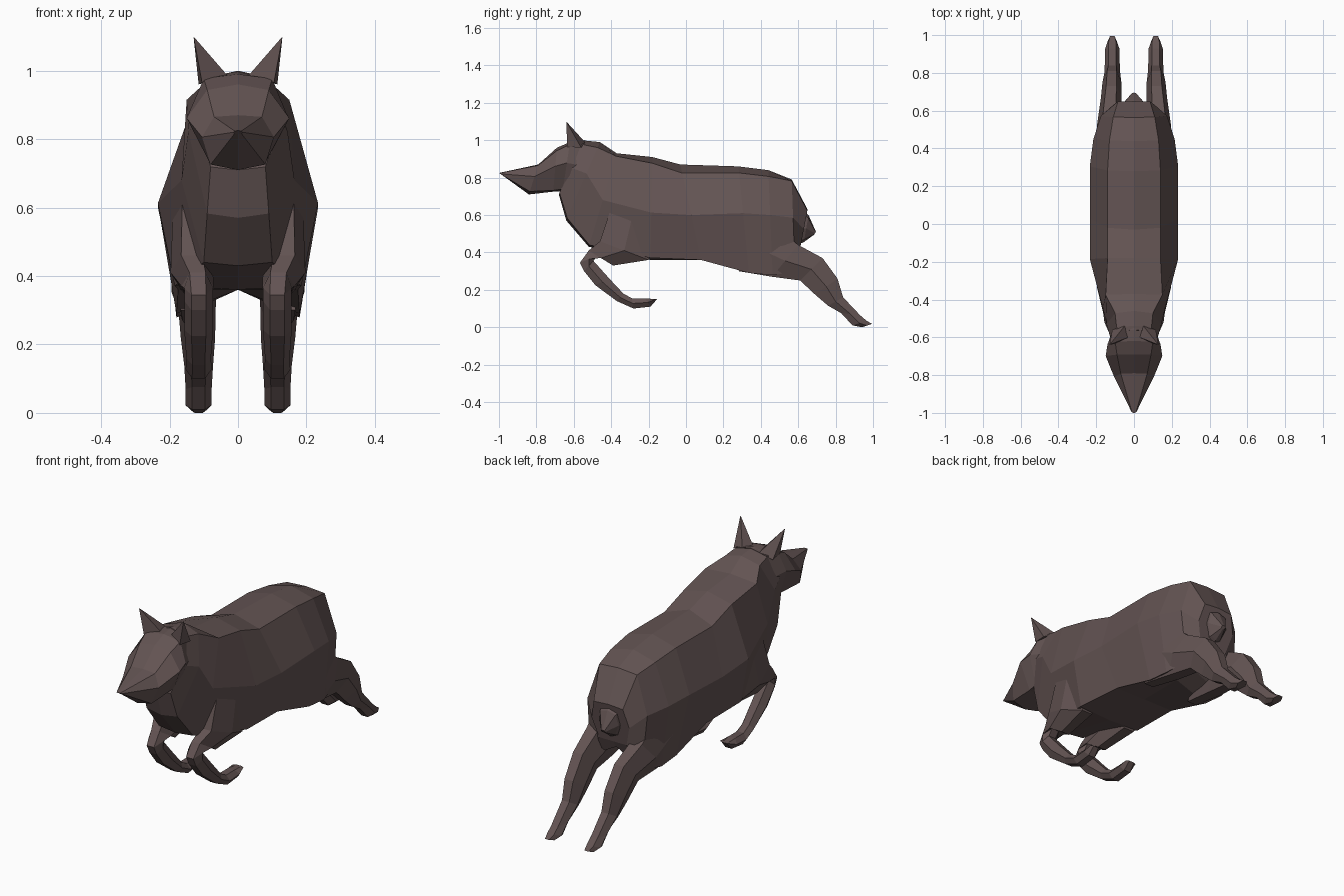
import bpy, bmesh
from mathutils import Vector

fur = bpy.data.materials.new("dark brown fur")
fur.diffuse_color = (0.125, 0.088, 0.086, 1)


def loft(name, rings):
    """Skin a list of equal closed rings, cap both ends, flat shaded."""
    bm = bmesh.new()
    loops = [[bm.verts.new(p) for p in r] for r in rings]
    n = len(loops[0])
    for a, b in zip(loops, loops[1:]):
        for i in range(n):
            j = (i + 1) % n
            bm.faces.new((a[i], a[j], b[j], b[i]))
    bm.faces.new(loops[0])
    bm.faces.new(loops[-1])
    bmesh.ops.recalc_face_normals(bm, faces=bm.faces[:])
    me = bpy.data.meshes.new(name)
    bm.to_mesh(me)
    bm.free()
    me.materials.append(fur)
    ob = bpy.data.objects.new(name, me)
    bpy.context.collection.objects.link(ob)
    return ob


def trunk_ring(yt, zt, yb, zb, *side):
    """Symmetric ring from a top point, a bottom point and (width, height fraction) pairs."""
    top, bot = Vector((0, yt, zt)), Vector((0, yb, zb))
    half = [bot.lerp(top, f) + Vector((w, 0, 0)) for w, f in zip(side[::2], side[1::2])]
    left = [Vector((-p.x, p.y, p.z)) for p in reversed(half)]
    return [top] + half + [bot] + left


def limb_ring(s, ya, za, yb, zb, cx, w):
    """Six-sided limb section between two outline points seen from the side."""
    a, b = Vector((s * cx, ya, za)), Vector((s * cx, yb, zb))
    return [p + Vector((s * k * w, 0, 0)) for p, k in
            ((a, -.5), (a, .5), (a.lerp(b, .5), 1), (b, .5), (b, -.5), (a.lerp(b, .5), -1))]


# Torso: neck to rump; (top y,z, bottom y,z, then upper, middle, lower width and fraction)
torso = [
    (-.56, 1.00, -.68, .71, .09, .93, .12, .50, .08, .03),
    (-.46, .99, -.64, .57, .10, .93, .145, .60, .09, .03),
    (-.37, .93, -.52, .43, .15, .97, .165, .50, .10, .02),
    (-.18, .91, -.19, .36, .14, .94, .234, .46, .185, .02),
    (-.03, .87, .08, .36, .14, .91, .234, .47, .175, .0),
    (.28, .86, .33, .36, .14, .93, .234, .50, .18, -.14),
    (.44, .84, .46, .36, .13, .93, .215, .50, .18, -.17),
    (.565, .79, .58, .38, .11, .98, .175, .50, .15, -.20),
    (.65, .63, .61, .42, .085, .97, .11, .50, .08, .0),
]
loft("torso", [trunk_ring(*s) for s in torso])

# Head: wedge muzzle widening to the cheeks
head = [
    (-1.0, .825, -.985, .815, .01, .9, .014, .5, .01, .1),
    (-.79, .87, -.84, .71, .07, .97, .105, .60, .08, .10),
    (-.69, .96, -.71, .725, .09, .93, .15, .58, .08, .03),
    (-.62, .99, -.66, .725, .10, .95, .14, .58, .085, .05),
    (-.54, 1.0, -.60, .70, .09, .93, .115, .55, .08, .05),
]
loft("head", [trunk_ring(*s) for s in head])

# Tail stub
tail = [(.60, .64, .57, .43, .06, .9, .07, .5, .05, .1),
        (.655, .60, .63, .455, .045, .9, .055, .5, .03, .1),
        (.695, .51, .685, .495, .01, .9, .012, .5, .01, .1)]
loft("tail", [trunk_ring(*s) for s in tail])

# Limbs: (outer outline y,z, inner outline y,z, centre x, half width)
front = [
    (-.40, .64, -.17, .56, .135, .055),
    (-.46, .46, -.20, .36, .135, .062),
    (-.52, .41, -.39, .33, .118, .047),
    (-.567, .345, -.47, .385, .115, .042),
    (-.545, .30, -.495, .355, .115, .042),
    (-.485, .225, -.41, .26, .115, .042),
    (-.37, .14, -.335, .18, .115, .036),
    (-.28, .10, -.29, .155, .115, .038),
    (-.19, .11, -.22, .155, .115, .038),
    (-.155, .15, -.17, .15, .115, .03),
]
hind = [
    (.46, .56, .28, .30, .14, .055),
    (.60, .44, .46, .27, .13, .065),
    (.73, .37, .61, .25, .12, .055),
    (.81, .26, .69, .175, .117, .05),
    (.84, .16, .76, .115, .115, .042),
    (.93, .065, .83, .075, .115, .038),
    (.965, .035, .89, .01, .115, .038),
    (.995, .018, .94, .0, .115, .024),
]
for side, s in (("right", 1), ("left", -1)):
    loft("front_leg_" + side, [limb_ring(s, *r) for r in front])
    loft("hind_leg_" + side, [limb_ring(s, *r) for r in hind])
    # Pointed ear
    base = [Vector((s * x, y, z)) for x, y, z in
            ((.03, -.60, .985), (.105, -.635, .965), (.115, -.56, .96), (.05, -.54, .99))]
    tip = Vector((s * .13, -.64, 1.10))
    loft("ear_" + side, [base, [tip.lerp(p, .02) for p in base]])
